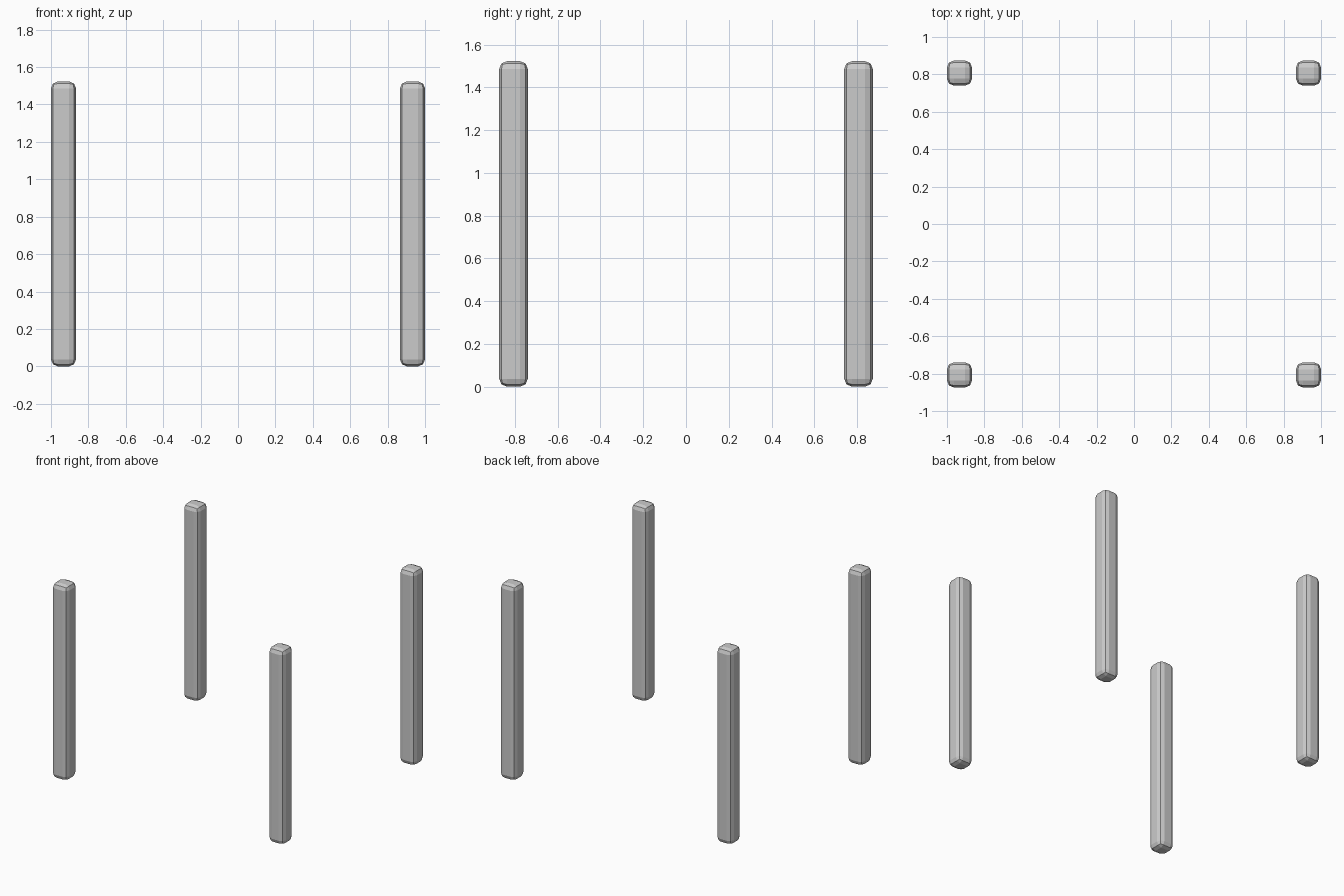
import bpy

if "Cube" in bpy.data.objects:
    bpy.data.objects.remove(bpy.data.objects["Cube"])

WIDTH, HEIGHT = 0.134, 1.523
X, Y = 0.933, 0.807


def make_post(name, x, y):
    # Square post with softly rounded edges
    bpy.ops.mesh.primitive_cube_add(size=1, location=(x, y, HEIGHT / 2))
    post = bpy.context.object
    post.name = name
    post.scale = (WIDTH, WIDTH, HEIGHT)
    bpy.ops.object.transform_apply(location=False, rotation=False, scale=True)
    bevel = post.modifiers.new("rounded_edges", 'BEVEL')
    bevel.width = 0.037
    bevel.segments = 2
    bevel.limit_method = 'NONE'


# One post at each corner
for side, sx in (("left", -1), ("right", 1)):
    for end, sy in (("front", -1), ("back", 1)):
        make_post(f"{end}_{side}_post", sx * X, sy * Y)
